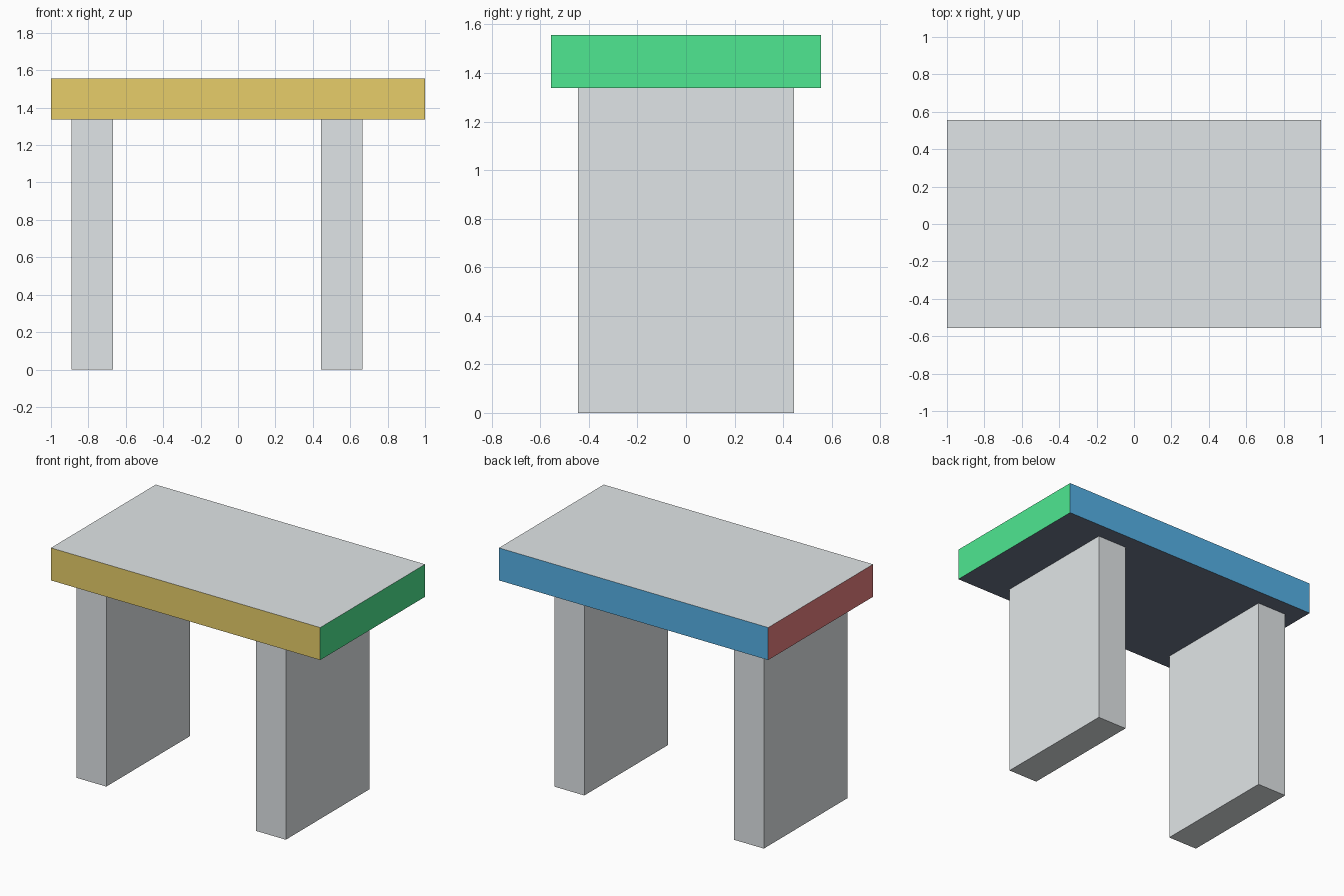
import bpy
import bmesh
from mathutils import Vector

if "Cube" in bpy.data.objects:
    bpy.data.objects.remove(bpy.data.objects["Cube"])


def material(name, hex_code):
    def linear(c):
        return c / 12.92 if c <= 0.04045 else ((c + 0.055) / 1.055) ** 2.4
    rgb = [linear(int(hex_code[i:i + 2], 16) / 255) for i in (0, 2, 4)]
    mat = bpy.data.materials.new(name)
    mat.diffuse_color = (*rgb, 1)
    mat.use_nodes = True
    mat.node_tree.nodes["Principled BSDF"].inputs["Base Color"].default_value = mat.diffuse_color
    return mat


def box(name, low, high, mats):
    low, high = Vector(low), Vector(high)
    bm = bmesh.new()
    bmesh.ops.create_cube(bm, size=1)
    bmesh.ops.scale(bm, vec=high - low, verts=bm.verts)
    bmesh.ops.translate(bm, vec=(low + high) / 2, verts=bm.verts)
    mesh = bpy.data.meshes.new(name)
    bm.to_mesh(mesh)
    bm.free()
    for mat in mats:
        mesh.materials.append(mat)
    obj = bpy.data.objects.new(name, mesh)
    bpy.context.collection.objects.link(obj)
    return obj


pale = material("pale grey", "e8edef")
yellow = material("yellow", "f8dd72")
green = material("green", "50ec94")
blue = material("blue", "5bbcf4")
red = material("red", "f48686")
slate = material("slate", "6e788c")

UNDERSIDE, TOP = 1.338, 1.556

# Table top, each side coloured by the direction it faces
top = box("table_top", (-1, -0.556, UNDERSIDE), (1, 0.556, TOP),
          [pale, yellow, green, blue, red, slate])
directions = [(0, 0, 1), (0, -1, 0), (1, 0, 0), (0, 1, 0), (-1, 0, 0), (0, 0, -1)]
for face in top.data.polygons:
    face.material_index = max(range(6), key=lambda i: face.normal.dot(Vector(directions[i])))

# Slab legs, unevenly inset from the two ends
for name, x in (("left_leg", -0.889), ("right_leg", 0.444)):
    box(name, (x, -0.444, 0), (x + 0.222, 0.444, UNDERSIDE), [pale])
